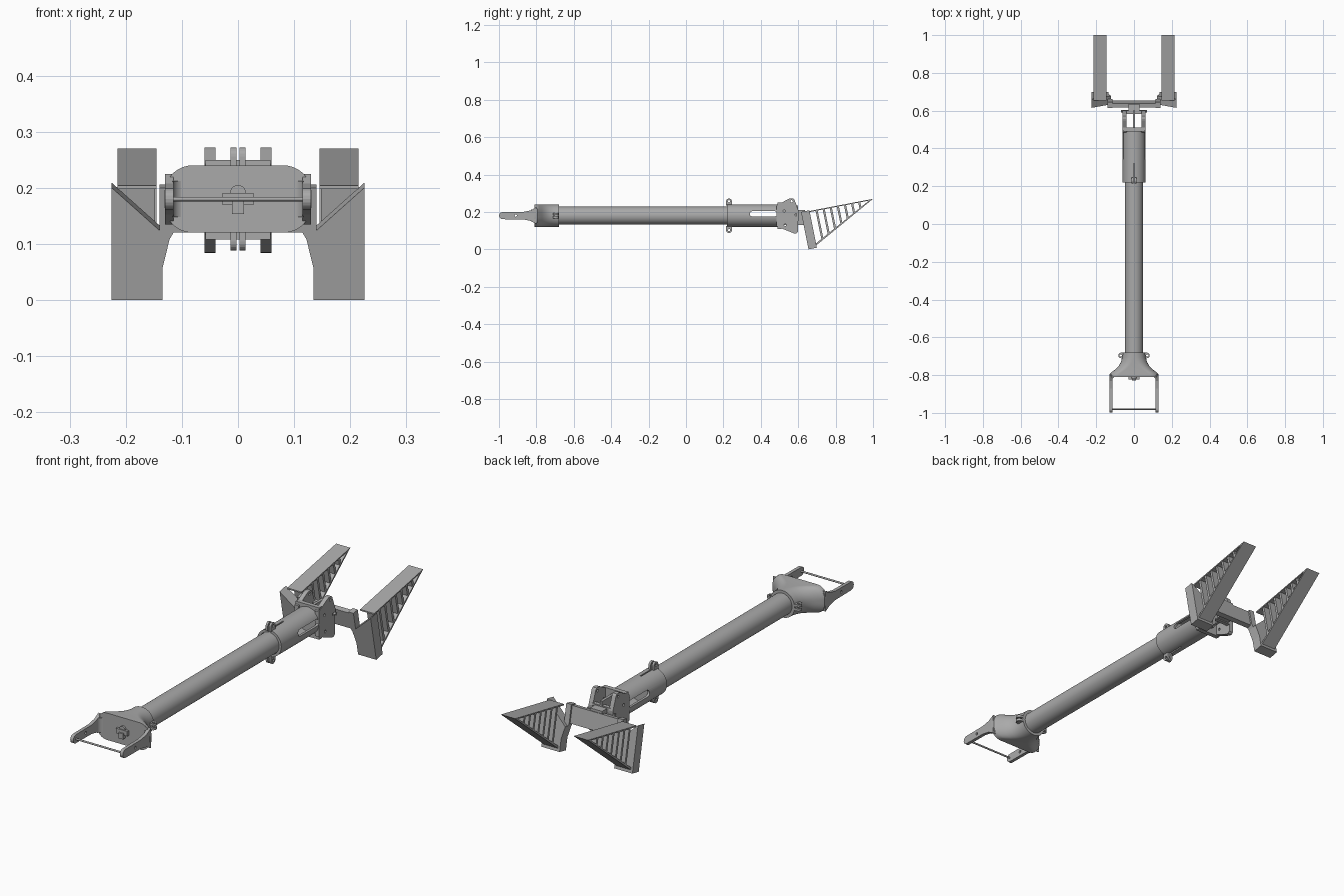
import bpy, bmesh, math

if "Cube" in bpy.data.objects:
    bpy.data.objects.remove(bpy.data.objects["Cube"])

grey = bpy.data.materials.new("plain grey")
grey.use_nodes = True
grey.diffuse_color = (0.4, 0.4, 0.4, 1)
grey.node_tree.nodes["Principled BSDF"].inputs["Base Color"].default_value = (0.4, 0.4, 0.4, 1)
AXIS_Z = 0.18


def finish(name, bm):
    bmesh.ops.recalc_face_normals(bm, faces=bm.faces)
    mesh = bpy.data.meshes.new(name)
    bm.to_mesh(mesh)
    bm.free()
    mesh.materials.append(grey)
    ob = bpy.data.objects.new(name, mesh)
    bpy.context.collection.objects.link(ob)
    return ob


def smooth(ob):
    bpy.ops.object.select_all(action='DESELECT')
    ob.select_set(True)
    bpy.context.view_layer.objects.active = ob
    bpy.ops.object.shade_smooth_by_angle(angle=math.radians(35))


def loft(name, rings, closed=False):
    """Skin a series of point rings; cap the ends unless closed on itself."""
    bm = bmesh.new()
    vs = [[bm.verts.new(p) for p in r] for r in rings]
    pairs = list(zip(vs, vs[1:])) + ([(vs[-1], vs[0])] if closed else [])
    n = len(vs[0])
    for a, b in pairs:
        for i in range(n):
            j = (i + 1) % n
            bm.faces.new((a[i], a[j], b[j], b[i]))
    if not closed:
        bm.faces.new(vs[0])
        bm.faces.new(vs[-1])
    return finish(name, bm)


def prism(name, pts, axis, lo, hi):
    """Extrude a flat outline along one axis."""
    place = {'x': lambda a, b, c: (c, a, b),
             'y': lambda a, b, c: (a, c, b),
             'z': lambda a, b, c: (a, b, c)}[axis]
    return loft(name, [[place(a, b, c) for a, b in pts] for c in (lo, hi)])


def box(name, x, y, z):
    return prism(name, [(x[0], y[0]), (x[1], y[0]), (x[1], y[1]), (x[0], y[1])], 'z', *z)


def arc(cx, cy, r, a0, a1, n=10):
    return [(cx + r * math.cos(math.radians(a0 + (a1 - a0) * i / n)),
             cy + r * math.sin(math.radians(a0 + (a1 - a0) * i / n))) for i in range(n + 1)]


def rod(name, cx, cy, r, axis, lo, hi, n=20):
    return prism(name, arc(cx, cy, r, 0, 360 - 360 / n, n - 1), axis, lo, hi)


def ring(r, y, n=48):
    return [(a, y, b) for a, b in arc(0, AXIS_Z, r, 0, 360 - 360 / n, n - 1)]


def cut(ob, cutter):
    mod = ob.modifiers.new("cut", 'BOOLEAN')
    mod.operation, mod.solver, mod.object = 'DIFFERENCE', 'EXACT', cutter
    bpy.context.view_layer.objects.active = ob
    bpy.ops.object.modifier_apply(modifier=mod.name)
    bpy.data.objects.remove(cutter)


def span(s, a, b):
    return tuple(sorted((s * a, s * b)))


SIDES = ((1, "left"), (-1, "right"))

# Main pole
smooth(loft("pole", [ring(0.048, -0.72), ring(0.048, 0.33)]))

# Rear sleeve: hollow, with side slots and a clamping slit
sleeve = loft("rear_sleeve", [ring(0.06, 0.22), ring(0.06, 0.505),
                              ring(0.049, 0.505), ring(0.049, 0.22)], closed=True)
slot = arc(0.355, 0.19, 0.014, 90, 270) + arc(0.475, 0.19, 0.014, -90, 90)
cut(sleeve, prism("slot_cutter", slot, 'x', -0.1, 0.1))
cut(sleeve, box("slit_cutter", (-0.003, 0.003), (0.2, 0.32), (0.08, 0.28)))
smooth(sleeve)
for s, side in SIDES:
    for top, where in ((1, "upper"), (-1, "lower")):
        ear = [(0.214, AXIS_Z + top * 0.055)] + \
            [(y, AXIS_Z + top * z) for y, z in arc(0.23, 0.076, 0.016, 180, 0)] + \
            [(0.246, AXIS_Z + top * 0.055)]
        lug = prism(f"{where}_clamp_ear_{side}", ear, 'x', *span(s, 0.003, 0.013))
        cut(lug, rod("hole", 0.23, AXIS_Z + top * 0.077, 0.006, 'x', -0.1, 0.1))

# Hinge bracket behind the sleeve
cheek = [(0.485, 0.235), (0.545, 0.268), (0.555, 0.272), (0.573, 0.272), (0.58, 0.265),
         (0.602, 0.205), (0.598, 0.092), (0.59, 0.084), (0.578, 0.085), (0.485, 0.122)]
for s, side in SIDES:
    plate = prism(f"hinge_cheek_{side}", cheek, 'x', *span(s, 0.04, 0.06))
    for y, z in ((0.565, 0.257), (0.525, 0.205), (0.587, 0.185), (0.53, 0.13)):
        cut(plate, rod("hole", y, z, 0.006, 'x', -0.1, 0.1))
box("sleeve_end_wall", (-0.058, 0.058), (0.49, 0.51), (0.108, 0.25))
box("hinge_web", (-0.006, 0.006), (0.505, 0.6), (0.13, 0.235))
box("hinge_cross_plate", (-0.045, 0.045), (0.582, 0.6), (0.125, 0.215))
rod("hinge_pin", 0.597, 0.185, 0.006, 'x', -0.068, 0.068)
box("hinge_lug", (-0.03, 0.03), (0.595, 0.635), (0.13, 0.21))


# Tilted fork carrier: legs joined by a crossbar
def tilt(ob):
    for v in ob.data.vertices:
        y, z = v.co.y, v.co.z
        v.co.y = y + (0.2 - z) * 0.2
        v.co.z = z + (y - 0.615) * 0.2


leg = [(0.225, 0), (0.225, 0.2), (0.115, 0.2), (0.115, 0.12), (0.122, 0.108),
       (0.135, 0.055), (0.135, 0)]
for s, side in SIDES:
    tilt(prism(f"fork_leg_{side}", [(s * x, z) for x, z in leg if x > 0.12]
               , 'y', 0.615, 0.66))
    tilt(prism(f"leg_bracket_{side}", [(s * x, z) for x, z in leg[2:5]] +
               [(s * 0.14, 0.08), (s * 0.14, 0.2)], 'y', 0.615, 0.645))
tilt(box("fork_crossbar", (-0.13, 0.13), (0.615, 0.638), (0.12, 0.195)))


# Wedge prongs: thin top and bottom plates with slats between
def top_z(y):
    return 0.205 + (y - 0.66) * 0.194


def bottom_z(y):
    return 0.02 + (y - 0.695) * 0.813


for s, side in SIDES:
    w = span(s, 0.145, 0.215)
    prism(f"prong_top_{side}", [(0.655, top_z(0.655)), (1, 0.27), (0.99, 0.263),
                                (0.655, top_z(0.655) - 0.006)], 'x', *w)
    prism(f"prong_bottom_{side}", [(0.69, bottom_z(0.69)), (1, 0.27), (0.985, 0.266),
                                   (0.685, bottom_z(0.685) + 0.012)], 'x', *w)
    for i in range(7):
        outline = []
        for y in (0.692 + i * 0.038, 0.703 + i * 0.038):
            drop = (top_z(y) - bottom_z(y)) / 1.163
            ends = [(y, top_z(y) - 0.002), (y + 0.2 * drop, top_z(y) - drop + 0.002)]
            outline += ends if not outline else ends[::-1]
        prism(f"prong_slat_{i + 1}_{side}", outline, 'x', *span(s, 0.148, 0.212))


# Front socket: round collar flaring into a rounded rectangle
def rounded(y, hx, hz, r):
    pts = []
    for k, (sx, sz) in enumerate(((1, 1), (-1, 1), (-1, -1), (1, -1))):
        pts += arc(sx * (hx - r), AXIS_Z + sz * (hz - r), r, 90 * k, 90 * k + 90, 11)
    return [(x, y, z) for x, z in pts]


flare = ((-0.68, 0.0605, 0.059), (-0.705, 0.062, 0.059), (-0.73, 0.069, 0.058),
         (-0.75, 0.08, 0.057), (-0.77, 0.099, 0.055), (-0.785, 0.119, 0.053),
         (-0.795, 0.129, 0.05), (-0.81, 0.131, 0.05))
smooth(loft("front_socket", [rounded(y, hx, 0.06, r) for y, hx, r in flare]))

# Socket clamp ears, handle arms and crossing rod
arm = [(-0.8, 0.225), (-0.83, 0.208), (-0.87, 0.2)] + arc(-0.98, 0.18, 0.019, 90, 270) + \
      [(-0.87, 0.16), (-0.83, 0.152), (-0.8, 0.135)]
for s, side in SIDES:
    tab = [(s * x, y) for x, y in [(0.05, -0.68)] + arc(0.068, -0.696, 0.015, 90, -90)
           + [(0.05, -0.715)]]
    for z in (0.166, 0.184):
        lug = prism(f"socket_ear_{side}", tab, 'z', z, z + 0.011)
        cut(lug, rod("hole", s * 0.07, -0.696, 0.006, 'z', 0.1, 0.3))
    grip = prism(f"handle_arm_{side}", arm, 'x', *span(s, 0.115, 0.13))
    cut(grip, rod("hole", -0.91, 0.18, 0.006, 'x', -0.2, 0.2))
    fillet = [(s * 0.118, -0.805)] + [(s * x, y) for x, y in arc(0.095, -0.83, 0.021, 0, 90)] + \
             [(s * 0.095, -0.805)]
    smooth(prism(f"arm_fillet_{side}", fillet, 'z', 0.148, 0.212))
smooth(rod("handle_rod", -0.98, 0.18, 0.004, 'x', -0.12, 0.12))

# Small latch on the socket face
box("latch_bar", (-0.028, 0.028), (-0.822, -0.805), (0.169, 0.191))
box("latch_key", (-0.011, 0.011), (-0.828, -0.805), (0.153, 0.178))
smooth(prism("latch_hood", arc(0, 0.191, 0.014, 0, 180), 'y', -0.818, -0.805))
